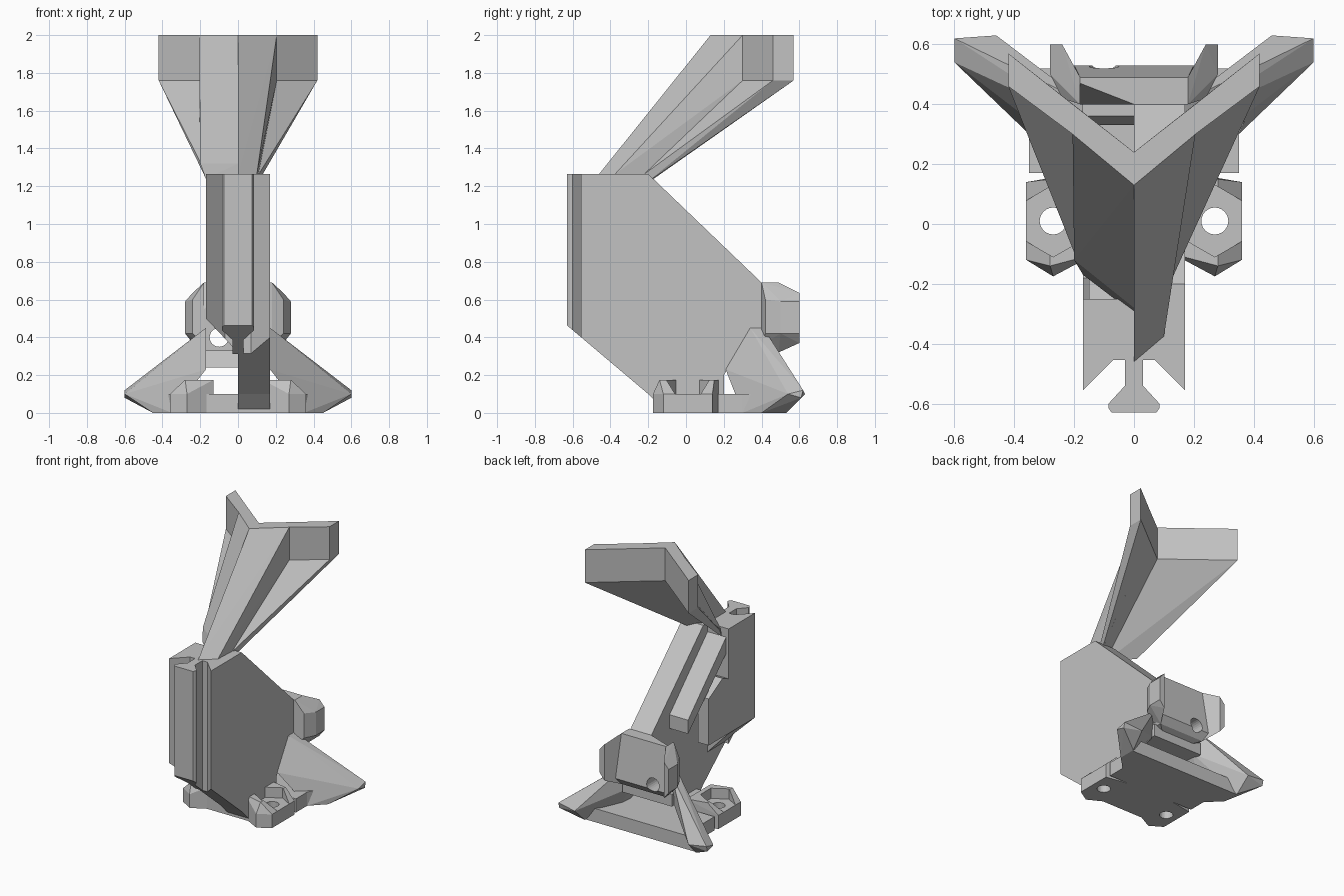
import bpy, bmesh, math
from mathutils import Matrix

cube = bpy.data.objects.get("Cube")
if cube:
    bpy.data.objects.remove(cube, do_unlink=True)

grey = bpy.data.materials.new("plain grey")
grey.use_nodes = True
grey.diffuse_color = (0.54, 0.54, 0.54, 1)
grey.node_tree.nodes["Principled BSDF"].inputs["Base Color"].default_value = grey.diffuse_color


def finish(name, bm):
    bmesh.ops.recalc_face_normals(bm, faces=bm.faces)
    mesh = bpy.data.meshes.new(name)
    bm.to_mesh(mesh)
    bm.free()
    mesh.materials.append(grey)
    obj = bpy.data.objects.new(name, mesh)
    bpy.context.collection.objects.link(obj)
    return obj


def hull(name, points, side=1):
    """Convex block around the points; side=-1 mirrors it in x."""
    bm = bmesh.new()
    for x, y, z in points:
        bm.verts.new((x * side, y, z))
    bmesh.ops.convex_hull(bm, input=bm.verts)
    loose = [v for v in bm.verts if not v.link_faces]
    bmesh.ops.delete(bm, geom=loose, context='VERTS')
    bmesh.ops.dissolve_limit(bm, angle_limit=0.01, verts=bm.verts, edges=bm.edges)
    return finish(name, bm)


def prism(name, low, high):
    """Solid between two matching loops."""
    bm = bmesh.new()
    a = [bm.verts.new(p) for p in low]
    b = [bm.verts.new(p) for p in high]
    bm.faces.new(a)
    bm.faces.new(b)
    for i in range(len(a)):
        j = (i + 1) % len(a)
        bm.faces.new((a[i], a[j], b[j], b[i]))
    return finish(name, bm)


def column(name, outline, floor, top, side=1):
    """Extrude an x,y outline up from a sloping floor."""
    return prism(name, [(x * side, y, floor(x * side, y)) for x, y in outline],
                 [(x * side, y, top) for x, y in outline])


def plank(name, profile, x0, x1):
    """Extrude a y,z profile across x."""
    return prism(name, [(x0, y, z) for y, z in profile], [(x1, y, z) for y, z in profile])


def cut(obj, location, radius, depth, sides, tilt=0):
    bm = bmesh.new()
    bmesh.ops.create_cone(bm, cap_ends=True, segments=sides, radius1=radius,
                          radius2=radius, depth=depth)
    bmesh.ops.transform(bm, matrix=Matrix.Translation(location) @ Matrix.Rotation(tilt, 4, 'X'),
                        verts=bm.verts)
    cutter = finish("cutter", bm)
    cutter.hide_render = True
    mod = obj.modifiers.new("hole", 'BOOLEAN')
    mod.operation = 'DIFFERENCE'
    mod.solver = 'EXACT'
    mod.object = cutter
    graph = bpy.context.evaluated_depsgraph_get()
    obj.data = bpy.data.meshes.new_from_object(obj.evaluated_get(graph))
    obj.modifiers.clear()
    bpy.data.objects.remove(cutter, do_unlink=True)


TOP = 1.265


def under(x, y):
    return 0.4 - 0.845 * (y + 0.555)


# Front rail with a flared head
half = [(0.03, -0.45), (0.03, -0.54), (0.085, -0.6), (0.085, -0.615), (0.075, -0.63)]
column("front_rail", half + [(-x, y) for x, y in reversed(half)], under, TOP)

# Full side: front post and side plate
post = [(0, -0.455), (0.07, -0.455), (0.17, -0.555)]
column("post_full", post + [(0.17, -0.2), (0, -0.2)], under, TOP)
plank("side_plate", [(-0.2, TOP), (0.4, 0.69), (0.4, 0.42), (0.34, 0.42), (0.2, 0.2),
                     (0.2, 0), (-0.1, 0), (-0.18, 0.08), (-0.2, 0.1)], 0, 0.17)

# Cut-away side: shorter post, tab and slanted rib
column("post_cutaway", post + [(0.17, -0.25), (0, -0.25)],
       lambda x, y: 0.32 - 1.06 * x, TOP, -1)
plank("inner_tab", [(-0.25, 0.5), (-0.02, 0.5), (-0.02, 0.84), (-0.18, 0.93), (-0.25, 0.9)],
      -0.17, -0.085)
plank("slanted_rib", [(-0.25, 1.2), (0.19, 0.76), (0.19, 0.66), (-0.25, 1.08)], -0.15, 0)

# Upper fork: raised spines, and wings that end in an upright band
for side, word, foot, tip in (
        (1, "left", [(0, -0.46, TOP), (0.1, -0.375, TOP), (0.1, -0.22, 1.21)], (0.11, -0.22, TOP)),
        (-1, "right", [(0, -0.28, 1.32), (0.2, -0.12, 1.32), (0.17, -0.17, 1.24)], (0.19, -0.12, 1.31))):
    inner = [(0, -0.3, 1.21), (0, 0.24, 1.76), (0, 0.24, 2)]
    hull("fork_spine_" + word, foot + inner + [
        (0, 0.13, 2), (0.205, 0.3, 2), (0.205, 0.3, 1.76), (0.205, 0.4, 2), (0.205, 0.4, 1.76)], side)
    band = [(0.205, 0.3), (0.42, 0.46), (0.42, 0.57), (0.205, 0.4)]
    hull("fork_band_" + word, [(x, y, z) for x, y in band for z in (1.76, 2)], side)
    hull("fork_wing_" + word, [foot[2], tip] + inner[:2] + [(x, y, 1.76) for x, y in band], side)

# Base slab
half = [(0.2, -0.12), (0.2, 0.17), (0.35, 0.17), (0.35, 0.3), (0.45, 0.52)]
column("base_slab", half + [(-x, y) for x, y in reversed(half)], lambda x, y: 0, 0.1)

# Rear block with its bolt hole, and the beam below it
block = hull("rear_block", [(s * x, y, z) for s in (-1, 1) for x, y, z in (
    (0.18, 0.4, 0.33), (0.18, 0.49, 0.69), (0.2, 0.53, 0.37),
    (0.18, 0.49, 0.32), (0.1, 0.42, 0.29))] + [
    (0.18, 0.4, 0.69), (0, 0.4, 0.69), (-0.18, 0.47, 0.69), (-0.18, 0.4, 0.55)])
cut(block, (-0.1, 0.46, 0.4), 0.05, 0.6, 24, math.pi / 2)
hull("cross_beam", [(x, y, z) for x in (-0.2, 0.2)
                    for y, z in ((0.33, 0.24), (0.45, 0.24), (0.36, 0.33), (0.45, 0.33))])

for side, word in ((1, "left"), (-1, "right")):
    # Bevelled ears on the block
    hull("block_ear_" + word, [
        (0.18, 0.4, 0.69), (0.18, 0.49, 0.69), (0.18, 0.4, 0.36), (0.18, 0.49, 0.32),
        (0.24, 0.6, 0.635), (0.24, 0.6, 0.37), (0.28, 0.6, 0.59), (0.28, 0.6, 0.42),
        (0.28, 0.5, 0.59), (0.28, 0.5, 0.42), (0.24, 0.42, 0.6), (0.24, 0.42, 0.42)], side)
    # Spreading rear legs
    hull("rear_leg_" + word, [
        (0.17, 0.34, 0.45), (0.17, 0.41, 0.45), (0.17, 0.21, 0.23), (0.17, 0.4, 0.26),
        (0.35, 0.3, 0), (0.45, 0.4, 0), (0.45, 0.53, 0), (0.6, 0.54, 0.1), (0.6, 0.61, 0.08),
        (0.6, 0.62, 0.12), (0.46, 0.63, 0.1)], side)
    # Bolt lugs with a hexagonal pocket
    rim = [(0.36, -0.12), (0.27, -0.175), (0.13, -0.1), (0.13, 0.18), (0.36, 0.14)]
    lug = hull("bolt_lug_" + word, [(x, y, z) for x, y in rim for z in (0, 0.1)] + [
        (0.28, -0.14, 0.175), (0.13, -0.1, 0.175), (0.13, 0.18, 0.175), (0.28, 0.15, 0.175)], side)
    cut(lug, (side * 0.27, 0.01, 0.2), 0.12, 0.2, 6)
    cut(lug, (side * 0.27, 0.01, 0.1), 0.045, 0.6, 24)
